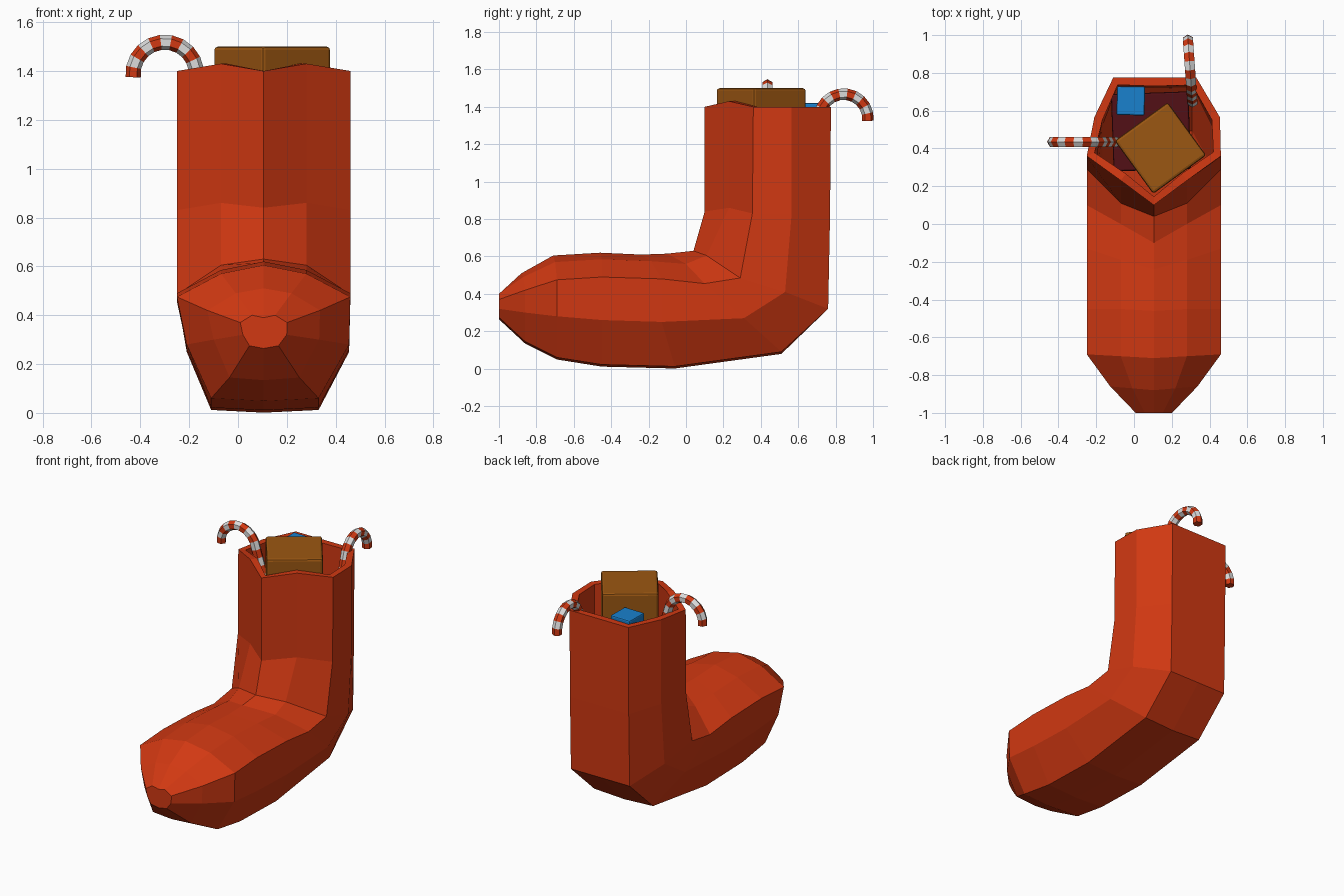
import bpy, bmesh, math
from mathutils import Vector, Matrix

if "Cube" in bpy.data.objects:
    bpy.data.objects.remove(bpy.data.objects["Cube"])


def material(name, rgb):
    m = bpy.data.materials.new(name)
    m.use_nodes = True
    m.diffuse_color = (*rgb, 1)
    m.node_tree.nodes["Principled BSDF"].inputs["Base Color"].default_value = (*rgb, 1)
    return m


red = material("warm red", (0.64, 0.04, 0.006))
white = material("candy white", (0.72, 0.72, 0.72))
brown = material("parcel brown", (0.33, 0.095, 0.006))
blue = material("gift blue", (0.01, 0.22, 0.61))
maroon = material("dark red", (0.085, 0.005, 0.008))


def finish(name, bm, mats):
    bmesh.ops.recalc_face_normals(bm, faces=bm.faces)
    mesh = bpy.data.meshes.new(name)
    bm.to_mesh(mesh)
    bm.free()
    for m in mats:
        mesh.materials.append(m)
    ob = bpy.data.objects.new(name, mesh)
    bpy.context.collection.objects.link(ob)
    return ob


def bridge(bm, a, b, mat=0):
    n = len(a)
    for i in range(n):
        j = (i + 1) % n
        bm.faces.new((a[i], a[j], b[j], b[i])).material_index = mat


# Stocking: rings from toe to cuff, each as (width scale, ridge, shoulder,
# side, lower side, sole edge) with the points given as (y, z)
RINGS = [
    (0.27, (-1, .39), (-1, .40), (-1, .37), (-1, .32), (-1, .275)),
    (0.65, (-.88, .51), (-.87, .49), (-.86, .42), (-.86, .30), (-.86, .145)),
    (1, (-.71, .605), (-.70, .57), (-.69, .475), (-.69, .28), (-.69, .06)),
    (1, (-.46, .62), (-.45, .585), (-.45, .49), (-.45, .26), (-.45, .022)),
    (1, (-.24, .61), (-.19, .575), (-.13, .48), (-.13, .25), (-.06, .012)),
    (1, (-.10, .615), (0, .56), (.10, .455), (.31, .27), (.51, .09)),
    (1, (.04, .63), (.11, .605), (.29, .485), (.53, .41), (.76, .32)),
    (1, (.10, .84), (.23, .86), (.355, .83), (.565, .83), (.77, .81)),
    (1, (.10, 1.4), (.23, 1.43), (.36, 1.4), (.565, 1.4), (.775, 1.4)),
]
MID = 0.105
RIGHT = (0, -.175, -.355, -.315, -.215)
LEFT = (0, .175, .355, .35, .225)

bm = bmesh.new()
loops = []
for i, (scale, *pts) in enumerate(RINGS):
    sag = 0.011 if i < 6 else 0
    coords = [(MID + w * scale, *p) for w, p in zip(RIGHT, pts)]
    coords.append((MID, pts[4][0], pts[4][1] - sag))
    coords += [(MID + LEFT[k] * scale, *pts[k]) for k in (4, 3, 2, 1)]
    loops.append([bm.verts.new(c) for c in coords])
for a, b in zip(loops, loops[1:]):
    bridge(bm, a, b)
bm.faces.new(loops[0])
stocking = finish("stocking", bm, [red])
wall = stocking.modifiers.new("wall", 'SOLIDIFY')
wall.thickness = 0.045
wall.offset = -1


# Gift boxes packed in the cuff
def box(name, centre, size, turn, mat, bevel):
    bm = bmesh.new()
    bmesh.ops.create_cube(bm, size=1)
    bm.transform(Matrix.Translation(centre) @ Matrix.Rotation(math.radians(turn), 4, 'Z')
                 @ Matrix.Diagonal((*size, 1)))
    ob = finish(name, bm, [mat])
    mod = ob.modifiers.new("soft edges", 'BEVEL')
    mod.width = bevel
    mod.segments = 2


box("brown_parcel", (.14, .402, 1.325), (.347, .347, .35), 36, brown, .014)
box("blue_gift", (-.017, .652, 1.345), (.148, .152, .15), -1, blue, .008)
box("dark_red_gift", (.09, .49, .96), (.41, .41, .42), 2, maroon, .01)


# Candy canes: hexagonal tube swept along a hooked path, in striped bands
def cane(name, origin, heading):
    out = Vector((math.cos(heading), math.sin(heading), 0))
    side = Vector((-out.y, out.x, 0))
    up = Vector((0, 0, 1))
    # hook from its tip over the top, then a slanted stem
    path = []
    steps = 9
    for i in range(steps + 1):
        a = math.radians(-6 + 160 * i / steps)
        path.append((.13 * math.cos(a), .13 * math.sin(a)))
    end = path[-1]
    for i in range(1, 6):
        path.append((end[0] - .016 * i, end[1] - .05 * i))
    bm = bmesh.new()
    rings = []
    for i, (u, v) in enumerate(path):
        p, q = path[max(i - 1, 0)], path[min(i + 1, len(path) - 1)]
        t = (out * (q[0] - p[0]) + up * (q[1] - p[1])).normalized()
        n = t.cross(side)
        c = Vector(origin) + out * u + up * v
        rings.append([bm.verts.new(c + (n * math.cos(k * math.pi / 3)
                                        + side * math.sin(k * math.pi / 3)) * .031)
                      for k in range(6)])
    for i, (a, b) in enumerate(zip(rings, rings[1:])):
        bridge(bm, a, b, i % 2)
    bm.faces.new(rings[0])
    bm.faces.new(rings[-1])
    finish(name, bm, [red, white])


cane("right_candy_cane", (-.30, .435, 1.388), math.pi)
cane("back_candy_cane", (.295, .843, 1.338), math.radians(94))
